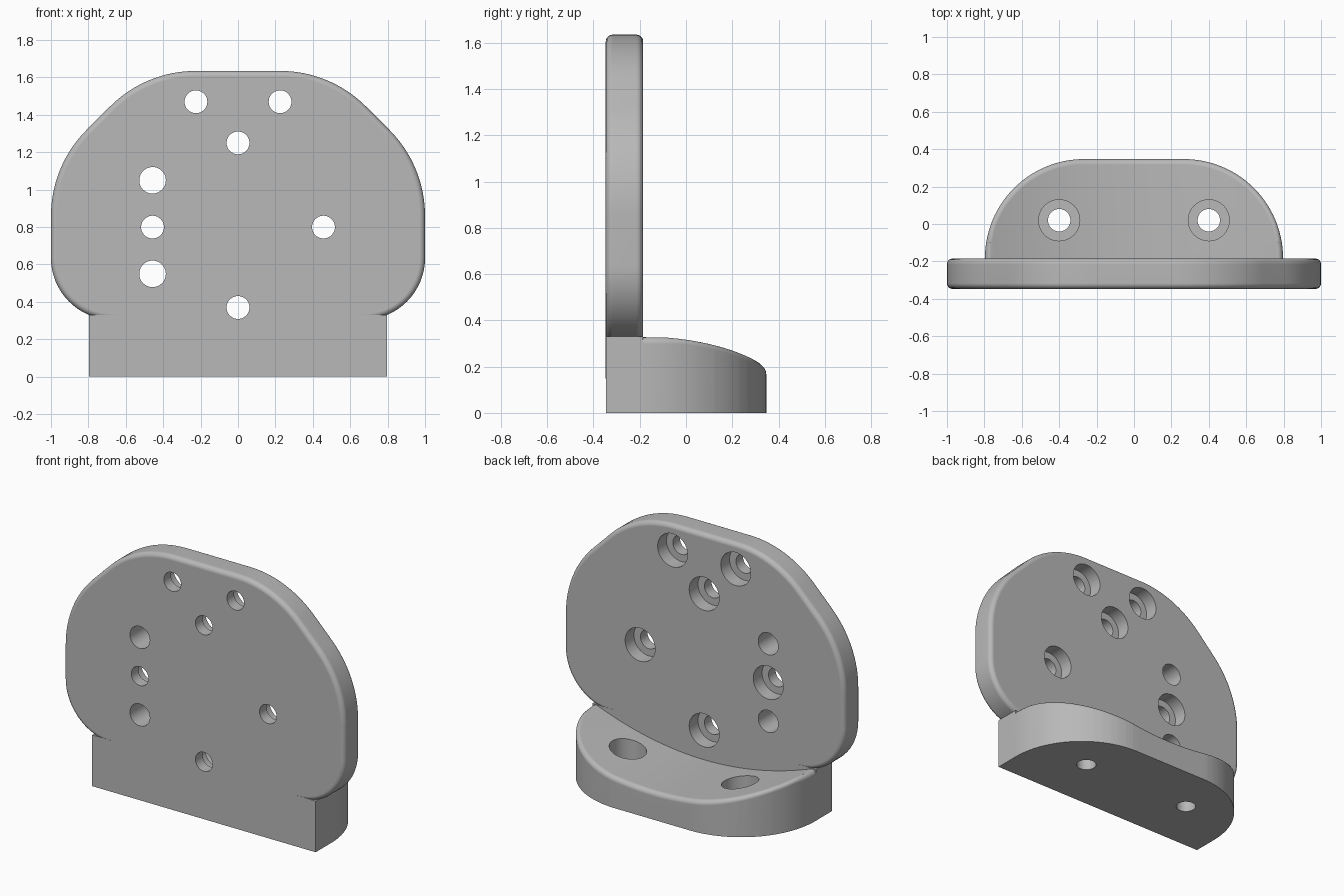
import bpy, bmesh
from math import sin, cos, pi, radians
from mathutils import Vector

if "Cube" in bpy.data.objects:
    bpy.data.objects.remove(bpy.data.objects["Cube"])

FRONT, BACK = -0.347, -0.185
FILLET = 0.03

grey = bpy.data.materials.new("plain grey")
grey.use_nodes = True
grey.diffuse_color = (0.48, 0.48, 0.48, 1)
grey.node_tree.nodes["Principled BSDF"].inputs["Base Color"].default_value = grey.diffuse_color


def arc(cx, cy, r, start, end, n=16):
    angles = [radians(start + (end - start) * i / n) for i in range(n + 1)]
    return [(cx + r * cos(a), cy + r * sin(a)) for a in angles]


def mirrored(half):
    """Close a right-hand half outline with its mirror image."""
    return half + [(-x, y) for x, y in reversed(half)]


def prism(points, axis_dir):
    """Extrude a closed outline of 3D points."""
    bm = bmesh.new()
    face = bm.faces.new([bm.verts.new(p) for p in points])
    ext = bmesh.ops.extrude_face_region(bm, geom=[face])
    moved = [g for g in ext["geom"] if isinstance(g, bmesh.types.BMVert)]
    bmesh.ops.translate(bm, verts=moved, vec=axis_dir)
    bmesh.ops.recalc_face_normals(bm, faces=bm.faces)
    return bm


def round_edges(bm, test):
    edges = [e for e in bm.edges if test(e)]
    bmesh.ops.bevel(bm, geom=edges, offset=FILLET, segments=5,
                    profile=0.5, affect='EDGES', clamp_overlap=False)


def to_object(name, bm):
    mesh = bpy.data.meshes.new(name)
    bm.to_mesh(mesh)
    bm.free()
    mesh.materials.append(grey)
    ob = bpy.data.objects.new(name, mesh)
    bpy.context.collection.objects.link(ob)
    return ob


def stepped_cutter(bm, origin, axis, side, steps, n=40):
    """Turned solid: steps are (radius, distance along axis)."""
    axis, side = Vector(axis), Vector(side)
    up = axis.cross(side)
    rings = []
    for r, d in steps:
        rings.append([bm.verts.new(Vector(origin) + axis * d + side * r * cos(2 * pi * i / n)
                                   + up * r * sin(2 * pi * i / n)) for i in range(n)])
    for a, b in zip(rings, rings[1:]):
        for i in range(n):
            j = (i + 1) % n
            bm.faces.new((a[i], a[j], b[j], b[i]))
    bm.faces.new(rings[0])
    bm.faces.new(rings[-1])


def cut(ob, cutter):
    bpy.context.view_layer.objects.active = ob
    mod = ob.modifiers.new("holes", 'BOOLEAN')
    mod.operation = 'DIFFERENCE'
    mod.solver = 'EXACT'
    mod.object = cutter
    bpy.ops.object.modifier_apply(modifier=mod.name)


# Upright plate: chamfered outline with rounded corners, both rims filleted
half = [(0.67, 0.12)] + arc(0.67, 0.635, 0.33, -90, 0) \
    + arc(0.35, 0.86, 0.65, 0, 45) + arc(0.225, 0.985, 0.65, 45, 90)
bm = prism([(x, FRONT, z) for x, z in mirrored(half)], (0, BACK - FRONT, 0))
round_edges(bm, lambda e: abs(e.verts[0].co.y - e.verts[1].co.y) < 1e-4)
plate = to_object("upright_plate", bm)

# Square foot of the plate
half = [(0.797, 0), (0.797, 0.33)]
e = 0.0004
bm = prism([(x, FRONT + e, z) for x, z in mirrored(half)], (0, BACK - FRONT - 2 * e, 0))
foot = to_object("plate_foot", bm)

# Shelf: rounded outline with a filleted rim and a dished top
height = 0.3
half = [(0.797, -0.25)] + arc(0.267, -0.183, 0.53, 0, 90, 28)
bm = prism([(x, y, 0) for x, y in mirrored(half)], (0, 0, height))
round_edges(bm, lambda e: min(v.co.z for v in e.verts) > height - 1e-4)
for i in range(-15, 16):
    bmesh.ops.bisect_plane(bm, geom=bm.verts[:] + bm.edges[:] + bm.faces[:],
                           plane_co=(i * 0.05, 0, 0), plane_no=(1, 0, 0), dist=1e-5)
for v in bm.verts:
    if v.co.z > height - FILLET - 1e-4:
        x = min(abs(v.co.x), 0.77)
        v.co.z += 0.18 + x * x / 4 - height
shelf = to_object("shelf", bm)

# Holes through the plate, most counterbored from the back
bm = bmesh.new()
for x, z in [(-0.225, 1.47), (0.225, 1.47), (0, 1.25), (-0.457, 0.8), (0.457, 0.8), (0, 0.37)]:
    stepped_cutter(bm, (x, 0, z), (0, 1, 0), (1, 0, 0),
                   [(0.061, -0.45), (0.061, -0.275), (0.107, -0.275), (0.107, -0.1)])
for z in (1.05, 0.55):
    stepped_cutter(bm, (-0.457, 0, z), (0, 1, 0), (1, 0, 0), [(0.071, -0.45), (0.071, -0.1)])
bmesh.ops.recalc_face_normals(bm, faces=bm.faces)
plate_cutter = to_object("plate_hole_cutter", bm)

# Counterbored holes down through the shelf
bm = bmesh.new()
for x in (-0.4, 0.4):
    stepped_cutter(bm, (x, 0.02, 0), (0, 0, 1), (1, 0, 0),
                   [(0.06, -0.1), (0.06, 0.08), (0.11, 0.08), (0.11, 0.5)])
bmesh.ops.recalc_face_normals(bm, faces=bm.faces)
shelf_cutter = to_object("shelf_hole_cutter", bm)

cut(plate, plate_cutter)
cut(foot, plate_cutter)
cut(shelf, shelf_cutter)
for cutter in (plate_cutter, shelf_cutter):
    bpy.data.objects.remove(cutter)

# Smooth shading with crisp edges and flat large faces
for ob in (plate, foot, shelf):
    bpy.ops.object.select_all(action='DESELECT')
    ob.select_set(True)
    bpy.context.view_layer.objects.active = ob
    bpy.ops.object.shade_smooth_by_angle(angle=radians(30))
    weighted = ob.modifiers.new("even_shading", 'WEIGHTED_NORMAL')
    weighted.keep_sharp = True
